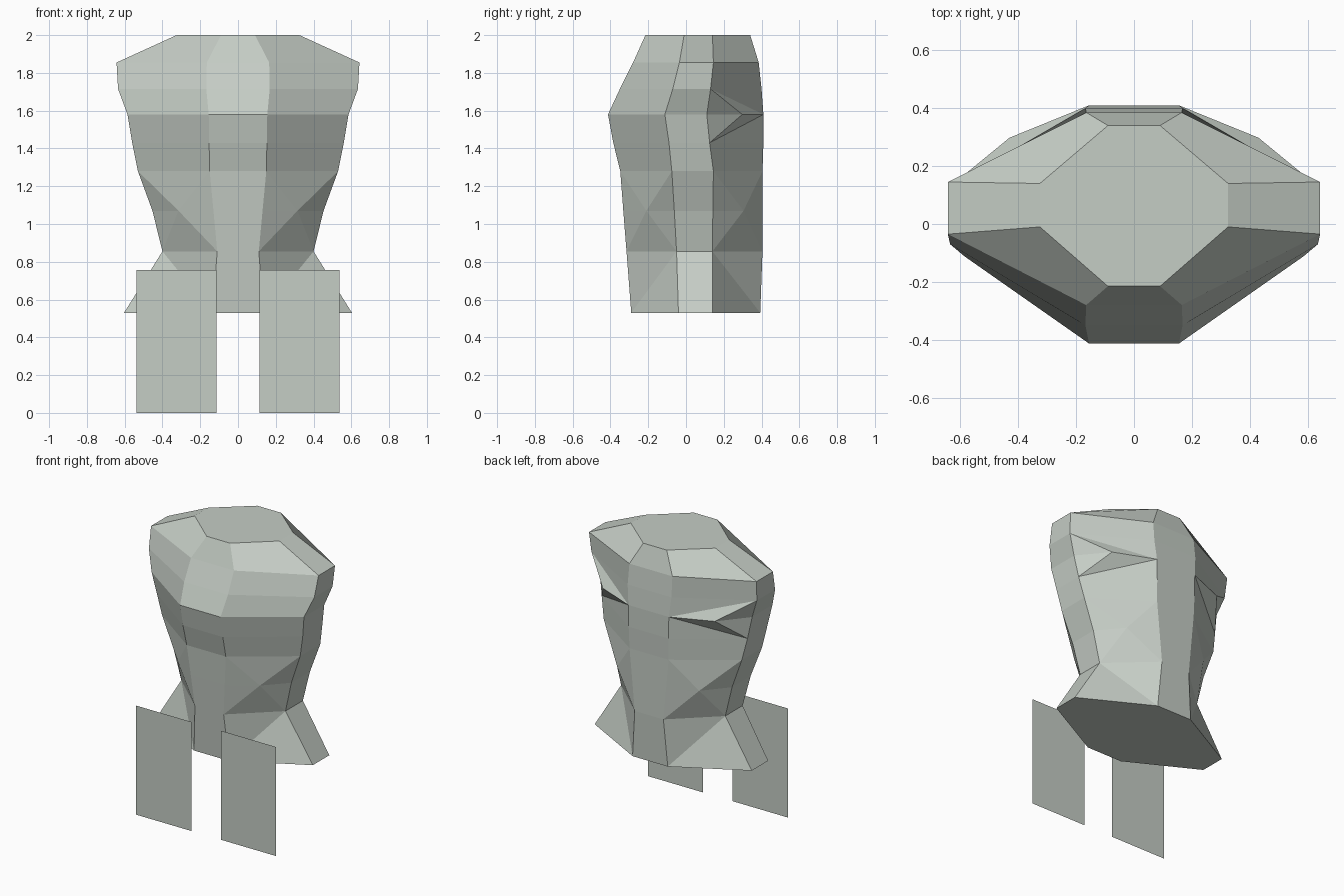
import bpy, bmesh

if "Cube" in bpy.data.objects:
    bpy.data.objects.remove(bpy.data.objects["Cube"])

mat = bpy.data.materials.new("pale grey green")
mat.diffuse_color = (0.56, 0.61, 0.56, 1)
mat.use_nodes = True
mat.node_tree.nodes["Principled BSDF"].inputs["Base Color"].default_value = mat.diffuse_color


def finish(name, bm):
    bmesh.ops.recalc_face_normals(bm, faces=bm.faces)
    me = bpy.data.meshes.new(name)
    bm.to_mesh(me)
    bm.free()
    me.materials.append(mat)
    ob = bpy.data.objects.new(name, me)
    bpy.context.collection.objects.link(ob)
    return ob


# Torso sections: z, half width of front/back strip, front y, back y,
# half width at the sides, side strip front y, side strip back y
SECTIONS = [
    (2.00, 0.09, -0.215, 0.34, 0.325, -0.01, 0.14),
    (1.855, 0.165, -0.28, 0.385, 0.643, -0.035, 0.145),
    (1.715, 0.168, -0.35, 0.40, 0.635, -0.07, 0.13),
    (1.58, 0.155, -0.413, 0.41, 0.585, -0.112, 0.11),
    (1.43, 0.153, -0.385, 0.41, 0.56, -0.09, 0.125),
    (1.28, 0.15, -0.348, 0.405, 0.53, -0.075, 0.145),
    (1.07, 0.13, -0.332, 0.405, 0.453, -0.062, 0.142),
    (0.855, 0.11, -0.315, 0.405, 0.40, -0.05, 0.14),
    (0.53, 0.135, -0.29, 0.393, 0.603, -0.04, 0.14),
]
bm = bmesh.new()
rings = []
for z, a, yf, yb, b, s1, s2 in SECTIONS:
    pts = [(-a, yf), (a, yf), (b, s1), (b, s2), (a, yb), (-a, yb), (-b, s2), (-b, s1)]
    rings.append([bm.verts.new((x, y, z)) for x, y in pts])
bm.faces.new(rings[0])
bm.faces.new(rings[-1])

# Front, side and back strips
for up, low in zip(rings, rings[1:]):
    for k in (0, 2, 4, 6):
        n = (k + 1) % 8
        bm.faces.new((up[k], up[n], low[n], low[k]))

# Diagonal panels between the strips: (centre strip corner, side corner)
for c, s in ((1, 2), (4, 3), (5, 6), (0, 7)):
    back = c in (4, 5)
    side = 1 if c in (1, 4) else -1
    C = [r[c] for r in rings]
    S = [r[s] for r in rings]
    for i in range(len(rings) - 1):
        if i in (5, 6) or (back and i in (2, 3)):
            continue
        if i == 7:  # skirt fold
            bm.faces.new((C[7], S[7], C[8]))
            bm.faces.new((S[7], S[8], C[8]))
        else:
            bm.faces.new((C[i], S[i], S[i + 1], C[i + 1]))
    # Waist fold around a middle point
    m = bm.verts.new((0.315 * side, 0.305 if back else -0.21, 1.07))
    loop = [C[5], S[5], S[6], S[7], C[7], C[6]]
    for j in range(6):
        bm.faces.new((loop[j], loop[(j + 1) % 6], m))
    # Protruding shoulder blade ridge
    if back:
        p = bm.verts.new((0.43 * side, 0.298, 1.58))
        loop = [S[2], C[3], S[4], S[3]]
        for j in range(4):
            bm.faces.new((loop[j], loop[(j + 1) % 4], p))
        bm.faces.new((S[2], C[2], C[3]))
        bm.faces.new((S[4], C[4], C[3]))
finish("torso", bm)

# Flat hanging panels in front of the hips
for name, side in (("left_front_panel", -1), ("right_front_panel", 1)):
    bm = bmesh.new()
    corners = [(0.113, 0), (0.538, 0), (0.538, 0.757), (0.113, 0.757)]
    vs = [bm.verts.new((x * side, -0.35, z)) for x, z in corners]
    bm.faces.new(vs if side > 0 else vs[::-1])
    finish(name, bm)
